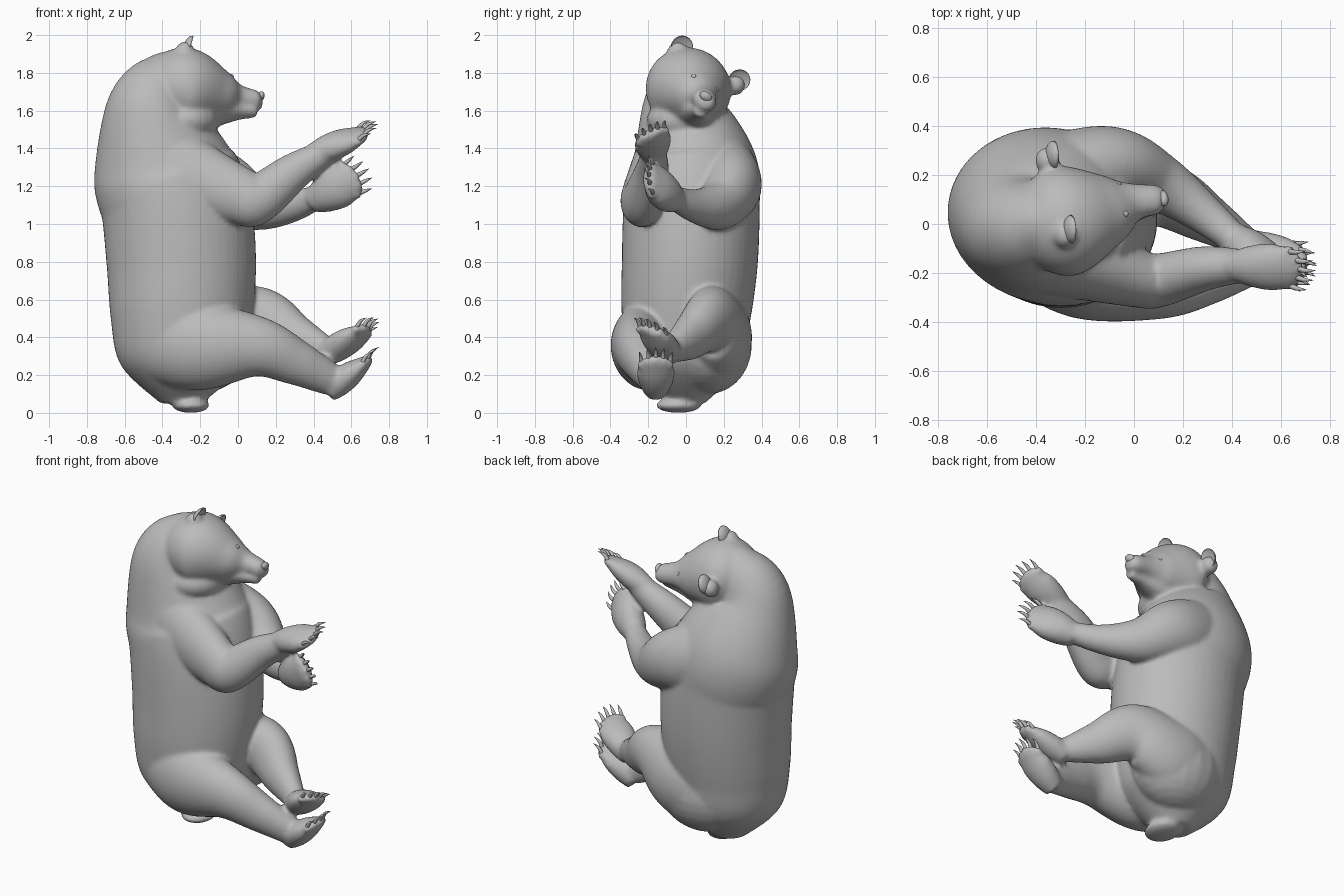
import bpy, bmesh, math
from mathutils import Vector, Matrix

default = bpy.data.objects.get("Cube")
if default:
    bpy.data.objects.remove(default, do_unlink=True)

grey = (.5, .5, .5, 1)
fur = bpy.data.materials.new("plain grey")
fur.use_nodes = True
fur.diffuse_color = grey
fur.node_tree.nodes["Principled BSDF"].inputs["Base Color"].default_value = grey


def finish(bm, name):
    """Turn a bmesh into a smooth-shaded object with the one material."""
    bmesh.ops.recalc_face_normals(bm, faces=bm.faces)
    for face in bm.faces:
        face.smooth = True
    mesh = bpy.data.meshes.new(name)
    bm.to_mesh(mesh)
    bm.free()
    mesh.materials.append(fur)
    obj = bpy.data.objects.new(name, mesh)
    bpy.context.collection.objects.link(obj)
    return obj


def spline(points, steps=8):
    """Resample stations along a Catmull-Rom curve."""
    rows = [Vector(p) for p in points]
    rows = [rows[0], *rows, rows[-1]]
    smooth = []
    for before, start, end, after in zip(rows, rows[1:], rows[2:], rows[3:]):
        leave, arrive = (end - before) / 2, (after - start) / 2
        for step in range(steps):
            t = step / steps
            blend = t * t * (3 - 2 * t)
            smooth.append(start.lerp(end, blend) + leave * t * (1 - t) ** 2
                          - arrive * t * t * (1 - t))
    return smooth + [rows[-1]]


def tube(bm, side, flat_start, flat_end, stations, sides=48):
    """Loft rings along x, y, z, half width; flatness sets height over width."""
    rows = spline(stations)
    last = len(rows) - 1
    centres = [row.to_3d() for row in rows]
    rings = []
    for i, (centre, row) in enumerate(zip(centres, rows)):
        ahead = (centres[min(i + 1, last)] - centres[max(i - 1, 0)]).normalized()
        across = Vector(side)
        across = (across - across.project(ahead)).normalized()
        up = ahead.cross(across) * (flat_start + (flat_end - flat_start) * i / last)
        angles = [math.tau * k / sides for k in range(sides)]
        rings.append([bm.verts.new(centre + (across * math.cos(a) + up * math.sin(a)) * row.w)
                      for a in angles])
    for low, high in zip(rings, rings[1:]):
        for k in range(sides):
            bm.faces.new((low[k - 1], low[k], high[k], high[k - 1]))
    bm.faces.new(rings[0])
    bm.faces.new(rings[-1])


def ball(bm, centre, size, axes=Matrix.Identity(3)):
    """Ellipsoid with optional axes."""
    place = Matrix.Translation(centre) @ axes.to_4x4() @ Matrix.Diagonal((*size, 1))
    made = bmesh.ops.create_uvsphere(bm, u_segments=20, v_segments=14, radius=1, matrix=place)
    return made["verts"]


def paw(bm, name, side, heel, tip, size=1):
    """Flattening paw with five toes, plus a separate set of curved claws."""
    heel, tip, across = Vector(heel), Vector(tip), Vector(side).normalized()
    widths = (.06, .09, .1, .07)
    tube(bm, side, 1, .4, [(*heel.lerp(tip, i / 3), width * size)
                           for i, width in enumerate(widths)])
    ahead = (tip - heel).normalized()
    lift = ahead.cross(across).normalized()
    claws = bmesh.new()
    for toe in range(-2, 3):
        base = tip + across * .037 * size * toe - ahead * .01 * toe * toe
        ball(bm, base, [.026] * 3)
        out = (ahead + across * .08 * toe).normalized()
        root = base + (out + lift) * .01
        tube(claws, across, 1, 1, [(*root, .012),
                                   (*(root + out * .035 + lift * .014), .009),
                                   (*(root + out * .075 + lift * .01), .001)], sides=10)
    finish(claws, name + "_claws")


across_body = Vector((0, 1, 0))
body = bmesh.new()

# Torso, from the rump up through the neck into the skull
tube(body, across_body, 1.1, 1.1, [
    (-.3, 0, .05, .1), (-.3, 0, .25, .29), (-.3, 0, .5, .34), (-.3, .02, .8, .36),
    (-.33, .03, 1.1, .36), (-.4, .04, 1.3, .34), (-.45, -.01, 1.6, .23),
    (-.36, .01, 1.75, .16), (-.25, .03, 1.8, .1)])

# Head, turned and tilted towards its left, with a lower jaw
tilt = Vector((-.2, .85, -.5)).normalized()
gaze = Vector((.9, .05, -.3))
gaze = (gaze - gaze.project(tilt)).normalized()
crown = gaze.cross(tilt)
head_axes = Matrix((gaze, tilt, crown)).transposed()
tube(body, tilt, 1, .85, [
    (-.5, -.03, 1.66, .1), (-.3, .01, 1.71, .23), (-.1, .06, 1.68, .15),
    (0, .09, 1.665, .08), (.1, .1, 1.65, .06), (.13, .1, 1.65, .03)])
tube(body, tilt, .7, .7, [(-.15, .03, 1.6, .13), (0, .06, 1.595, .06), (.1, .075, 1.59, .035)])
# Throat
ball(body, (-.28, -.01, 1.55), (.18, .2, .12))

# Arms, both reaching ahead and towards the right
tube(body, across_body, 1.4, 1, [
    (-.35, -.12, 1.28, .17), (0, -.22, 1.15, .12), (.1, -.23, 1.13, .11),
    (.3, -.18, 1.28, .09), (.5, -.17, 1.4, .06)])
tube(body, across_body, 1.25, 1, [
    (-.35, .18, 1.28, .18), (-.1, .24, 1.2, .16), (.1, .17, 1.1, .12),
    (.3, .03, 1.1, .08), (.5, -.14, 1.18, .05)])
paw(body, "right_hand", (0, .9, .4), (.4, -.17, 1.37), (.67, -.18, 1.48))
paw(body, "left_hand", (.5, 0, -.9), (.4, -.06, 1.12), (.62, -.2, 1.25), 1.15)

# Legs: the right one stretched, the left one with a raised knee
tube(body, across_body, 1.3, 1.2, [
    (-.45, -.08, .4, .18), (-.2, -.2, .36, .19), (.1, -.26, .35, .13),
    (.3, -.23, .27, .1), (.5, -.17, .17, .07)])
tube(body, across_body, 1.4, 1.2, [
    (-.45, .1, .42, .18), (-.15, .17, .4, .18), (.1, .13, .49, .14),
    (.3, .02, .4, .1), (.5, -.1, .32, .05)])
paw(body, "right_foot", across_body, (.47, -.16, .11), (.69, -.16, .28))
paw(body, "left_foot", (.3, .9, -.3), (.45, -.08, .3), (.68, -.19, .44))

# Hip, rounding the left side of the rump
ball(body, (-.22, .12, .36), (.3, .23, .26))

# Stubby tail
ball(body, (-.25, -.04, .04), (.1, .12, .04))

# Cupped ears and small eyes, placed evenly about the tilted head
for name, hand in (("right", -1), ("left", 1)):
    ear = bmesh.new()
    centre = Vector((-.29, .13, 1.85)) + tilt * .18 * hand
    for vert in ball(ear, centre, (.035, .058, .06), head_axes):
        depth = (vert.co - centre).dot(gaze)
        if depth > 0:
            vert.co -= gaze * depth * 1.4
    finish(ear, name + "_ear")
    ball(body, centre - crown * .04 - gaze * .02, (.05, .055, .055), head_axes)
    eye = bmesh.new()
    ball(eye, Vector((-.05, .1, 1.745)) + tilt * .07 * hand, [.014] * 3, head_axes)
    finish(eye, name + "_eye")

# Nose
nose = bmesh.new()
ball(nose, (.12, .105, 1.675), (.02, .035, .025), head_axes)
finish(nose, "nose")

# Fuse the body into one soft skin
skin = finish(body, "body")
fuse = skin.modifiers.new("fuse", "REMESH")
fuse.mode = "VOXEL"
fuse.voxel_size = .012
fuse.use_smooth_shade = True
soften = skin.modifiers.new("soften", "SMOOTH")
soften.factor = .5
soften.iterations = 10
